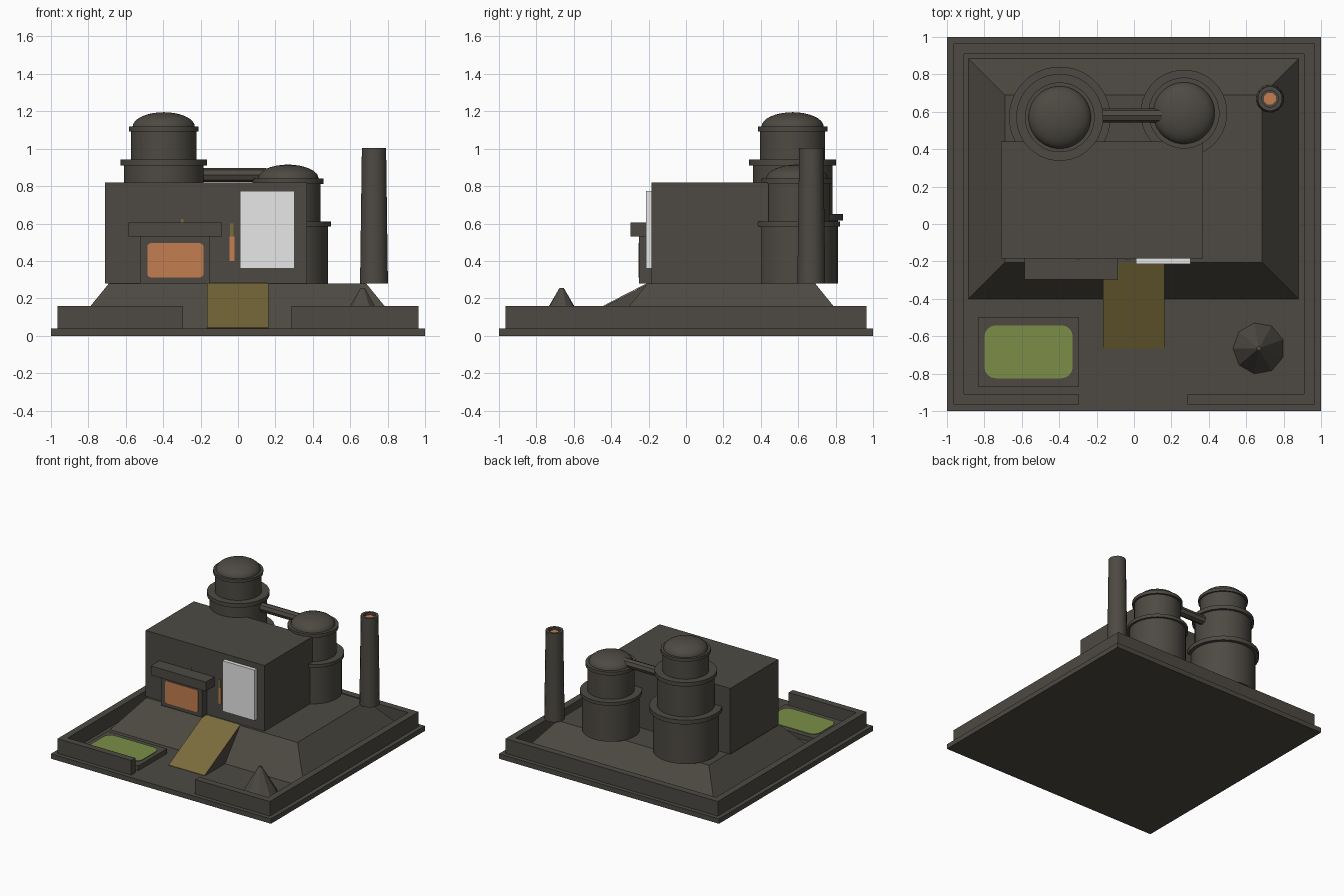
import bpy, bmesh, math
from mathutils import Matrix, Vector

cube = bpy.data.objects.get("Cube")
if cube:
    bpy.data.objects.remove(cube, do_unlink=True)


def material(name, r, g, b):
    m = bpy.data.materials.new(name)
    m.use_nodes = True
    m.diffuse_color = (r, g, b, 1)
    bsdf = m.node_tree.nodes["Principled BSDF"]
    bsdf.inputs["Base Color"].default_value = (r, g, b, 1)
    return m


STONE = material("dark stone", 0.075, 0.068, 0.056)
ORANGE = material("glowing orange", 0.55, 0.21, 0.08)
WHITE = material("pale panel", 0.8, 0.8, 0.8)
GREEN = material("pool green", 0.2, 0.27, 0.065)
OLIVE = material("ramp olive", 0.2, 0.15, 0.045)


def finish(name, bm, mat, smooth=False):
    bmesh.ops.recalc_face_normals(bm, faces=bm.faces)
    mesh = bpy.data.meshes.new(name)
    bm.to_mesh(mesh)
    bm.free()
    mesh.materials.append(mat)
    obj = bpy.data.objects.new(name, mesh)
    bpy.context.collection.objects.link(obj)
    if smooth:
        bpy.ops.object.select_all(action='DESELECT')
        bpy.context.view_layer.objects.active = obj
        obj.select_set(True)
        bpy.ops.object.shade_smooth_by_angle(angle=math.radians(35))
    return obj


def box(name, x, y, z, mat=STONE):
    """Box from three (low, high) ranges."""
    bm = bmesh.new()
    bmesh.ops.create_cube(bm, size=1)
    for v in bm.verts:
        v.co = Vector([(a + b) / 2 + c * (b - a) for (a, b), c in zip((x, y, z), v.co)])
    return finish(name, bm, mat)


def loft(name, lower, upper, mat=STONE):
    """Solid between two outlines with the same number of points."""
    bm = bmesh.new()
    a = [bm.verts.new(p) for p in lower]
    b = [bm.verts.new(p) for p in upper]
    n = len(a)
    bm.faces.new(a)
    bm.faces.new(b)
    for i in range(n):
        bm.faces.new((a[i], a[(i + 1) % n], b[(i + 1) % n], b[i]))
    return finish(name, bm, mat)


def rect(x, y, z):
    return [(x[0], y[0], z), (x[1], y[0], z), (x[1], y[1], z), (x[0], y[1], z)]


def rounded(u, v, r, steps=4):
    """Rounded rectangle outline as (u, v) pairs."""
    corners = [(u[1] - r, v[1] - r), (u[0] + r, v[1] - r),
               (u[0] + r, v[0] + r), (u[1] - r, v[0] + r)]
    points = []
    for k, (cu, cv) in enumerate(corners):
        for i in range(steps + 1):
            t = math.pi / 2 * (k + i / steps)
            points.append((cu + r * math.cos(t), cv + r * math.sin(t)))
    return points


def lathe(name, x, y, profile, sides=32, mat=STONE, smooth=True):
    """Turn a (radius, height) profile about a vertical axis."""
    bm = bmesh.new()
    rings = []
    for r, z in profile:
        rings.append([bm.verts.new((x + r * math.cos(t), y + r * math.sin(t), z))
                      for t in (math.tau * (i + 0.5) / sides for i in range(sides))])
    bm.faces.new(rings[0])
    bm.faces.new(rings[-1])
    for a, b in zip(rings, rings[1:]):
        for i in range(sides):
            j = (i + 1) % sides
            bm.faces.new((a[i], a[j], b[j], b[i]))
    return finish(name, bm, mat, smooth)


def tower(name, x, y, tiers, dome_radius, top):
    """Stacked drums, each closed by a projecting rim, under a flattened dome."""
    profile, z = [], 0.28
    for radius, rim, low, high in tiers:
        profile += [(radius, z), (radius, low), (rim, low), (rim, high)]
        z = high
    for i in range(8):
        t = math.pi / 2 * i / 8
        profile.append((dome_radius * math.cos(t), z + (top - z) * math.sin(t)))
    profile.append((0.004, top))
    lathe(name, x, y, profile)


# Ground slab and perimeter wall with a front opening
box("ground_slab", (-1, 1), (-1, 1), (0, 0.04))
wall_z = (0.04, 0.16)
box("wall_back", (-0.965, 0.965), (0.91, 0.965), wall_z)
box("wall_right", (-0.965, -0.91), (-0.965, 0.91), wall_z)
box("wall_left", (0.91, 0.965), (-0.965, 0.91), wall_z)
box("wall_front_right", (-0.91, -0.295), (-0.965, -0.91), wall_z)
box("wall_front_left", (0.287, 0.91), (-0.965, -0.91), wall_z)

# Sloped mound and entrance ramp
loft("mound", rect((-0.885, 0.88), (-0.4, 0.885), 0.04),
     rect((-0.69, 0.685), (-0.205, 0.69), 0.28))
ramp_x = (-0.165, 0.162)


def ramp_section(x, lift=0.0):
    return [(x, -0.665, 0.04 + lift), (x, -0.2, 0.28 + lift), (x, -0.2, 0.04)]


loft("ramp", ramp_section(ramp_x[0]), ramp_section(ramp_x[1]))


def ramp_strip(x):
    return [(x, -0.665, 0.041), (x, -0.205, 0.279), (x, -0.205, 0.283), (x, -0.665, 0.045)]


loft("ramp_surface", ramp_strip(ramp_x[0]), ramp_strip(ramp_x[1]), OLIVE)

# Main hall with its porch, door and wall panels
box("main_hall", (-0.71, 0.37), (-0.185, 0.44), (0.28, 0.82))
box("porch", (-0.525, -0.15), (-0.25, -0.185), (0.28, 0.53))
box("porch_canopy", (-0.585, -0.085), (-0.297, -0.185), (0.53, 0.605))
door = rounded((-0.485, -0.185), (0.312, 0.495), 0.02)
loft("door", [(u, -0.25, v) for u, v in door], [(u, -0.255, v) for u, v in door], ORANGE)
box("white_panel", (0.01, 0.302), (-0.215, -0.185), (0.36, 0.775), WHITE)
box("side_lamp", (-0.045, -0.02), (-0.19, -0.185), (0.4, 0.53), ORANGE)
box("side_lamp_stem", (-0.042, -0.024), (-0.19, -0.185), (0.53, 0.6), OLIVE)
box("canopy_lamp", (-0.305, -0.292), (-0.19, -0.185), (0.6, 0.625), OLIVE)

# Storage towers joined by a pipe
tower("large_tower", -0.397, 0.57, [(0.245, 0.272, 0.617, 0.652),
                                    (0.214, 0.233, 0.91, 0.943),
                                    (0.175, 0.187, 1.093, 1.118)], 0.167, 1.195)
tower("small_tower", 0.267, 0.593, [(0.215, 0.232, 0.583, 0.61),
                                    (0.175, 0.19, 0.812, 0.84)], 0.165, 0.915)
bm = bmesh.new()
bmesh.ops.create_cone(bm, cap_ends=True, segments=8, radius1=0.037, radius2=0.037, depth=0.4,
                      matrix=Matrix.Translation((-0.05, 0.58, 0.86)) @ Matrix.Rotation(math.pi / 2, 4, 'Y'))
finish("connecting_pipe", bm, STONE)

# Tapered chimney with a hot core
lathe("chimney", 0.727, 0.67, [(0.076, 0.28), (0.066, 1.005), (0.045, 1.005), (0.045, 0.985)], 16)
lathe("chimney_core", 0.727, 0.67, [(0.034, 0.985), (0.034, 0.992)], 8, ORANGE, False)

# Green pool in the yard
box("pool_base", (-0.835, -0.295), (-0.87, -0.5), (0.04, 0.08))
pool = rounded((-0.8, -0.328), (-0.825, -0.542), 0.06)
loft("pool_surface", [(u, v, 0.08) for u, v in pool], [(u, v, 0.085) for u, v in pool], GREEN)

# Faceted heap
lathe("heap", 0.667, -0.665, [(0.138, 0.04), (0.012, 0.255)], 9, STONE, False)
